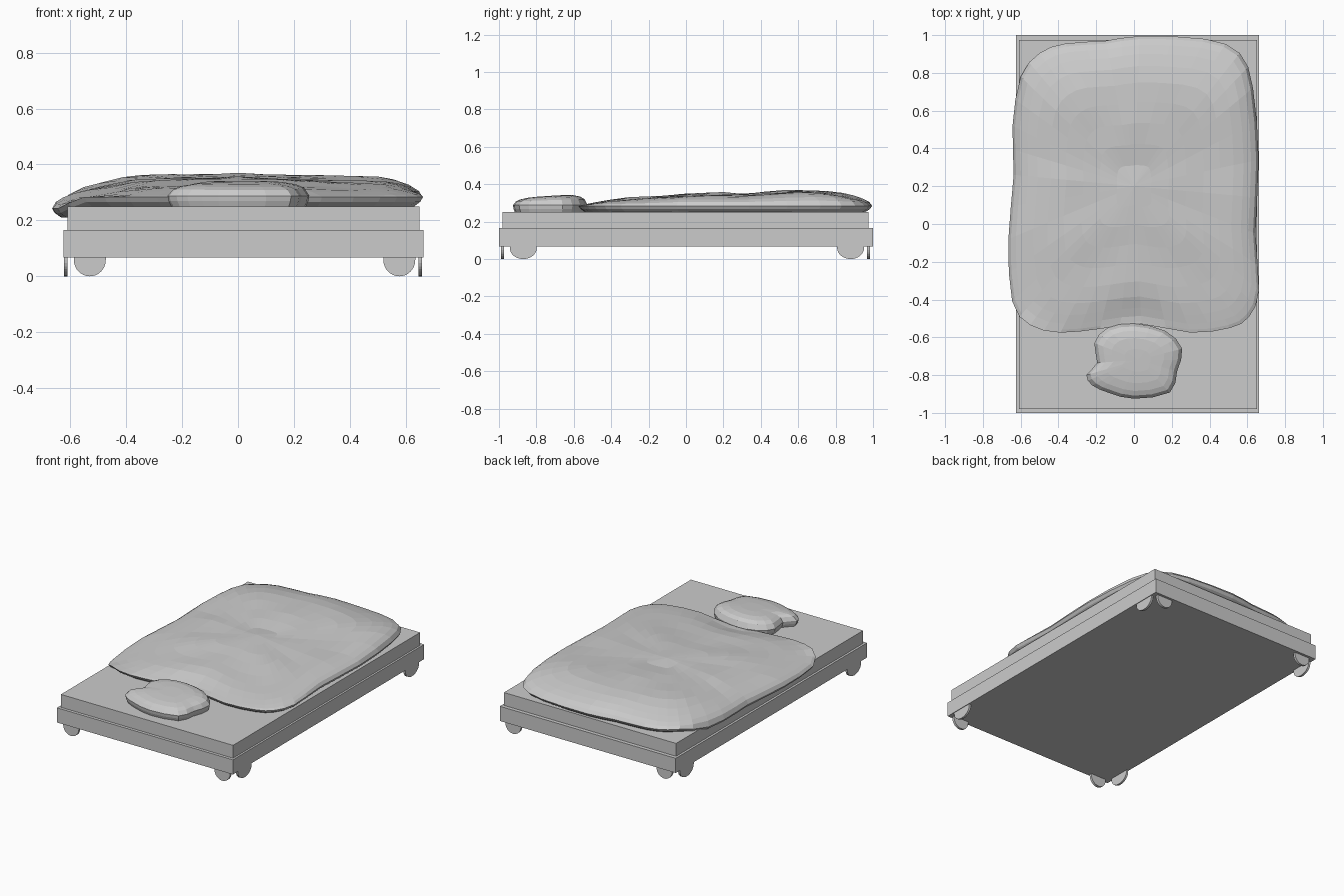
import bpy, bmesh, math
from mathutils import Vector

if "Cube" in bpy.data.objects:
    bpy.data.objects.remove(bpy.data.objects["Cube"])

grey = bpy.data.materials.new("soft grey")
grey.diffuse_color = (0.6, 0.6, 0.6, 1)
grey.use_nodes = True
grey.node_tree.nodes["Principled BSDF"].inputs["Base Color"].default_value = grey.diffuse_color


def finish(name, bm):
    bmesh.ops.recalc_face_normals(bm, faces=bm.faces)
    me = bpy.data.meshes.new(name)
    bm.to_mesh(me)
    bm.free()
    me.materials.append(grey)
    ob = bpy.data.objects.new(name, me)
    bpy.context.collection.objects.link(ob)
    return ob


def box(name, x0, x1, y0, y1, z0, z1):
    bm = bmesh.new()
    bmesh.ops.create_cube(bm, size=1)
    for v in bm.verts:
        v.co = ((x0 + x1) / 2 + v.co.x * (x1 - x0),
                (y0 + y1) / 2 + v.co.y * (y1 - y0),
                (z0 + z1) / 2 + v.co.z * (z1 - z0))
    return finish(name, bm)


def half_disc(name, centre, along, normal, radius, thick):
    """Thin half-round foot hanging below the frame."""
    bm = bmesh.new()
    top = 0.07
    pts = [(-radius, top)]
    for i in range(17):
        a = math.pi + math.pi * i / 16
        pts.append((radius * math.cos(a), 0.058 + 0.058 * math.sin(a)))
    pts.append((radius, top))
    c, u, n = Vector(centre), Vector(along), Vector(normal)
    f = bm.faces.new([bm.verts.new(c + u * p + Vector((0, 0, z)) - n * thick / 2) for p, z in pts])
    ext = bmesh.ops.extrude_face_region(bm, geom=[f])
    bmesh.ops.translate(bm, vec=n * thick, verts=[g for g in ext["geom"] if isinstance(g, bmesh.types.BMVert)])
    return finish(name, bm)


def lerp(table, t):
    """Piecewise smooth lookup in (position, value) pairs."""
    if t <= table[0][0]:
        return table[0][1]
    for (a, va), (b, vb) in zip(table, table[1:]):
        if t <= b:
            return va + (vb - va) * (t - a) / (b - a)
    return table[-1][1]


def smooth_loop(pts, n):
    """Closed Catmull-Rom curve through pts."""
    out, k = [], len(pts)
    for i in range(k):
        p = [Vector(pts[(i + j) % k]) for j in (-1, 0, 1, 2)]
        for s in range(n):
            t = s / n
            out.append(0.5 * (2 * p[1] + (p[2] - p[0]) * t
                              + (2 * p[0] - 5 * p[1] + 4 * p[2] - p[3]) * t * t
                              + (3 * p[1] - p[0] - 3 * p[2] + p[3]) * t ** 3))
    return out


def cushion(name, outline, n, centre, height, rim, floor, power, rings):
    """Puffy shape: rings shrink from the outline to the centre, plus a tucked underside."""
    bm = bmesh.new()
    loop = smooth_loop(outline, n)
    c = Vector(centre)
    loops = []

    def ring(s, zf):
        r = []
        for p in loop:
            q = c + (p - c) * s
            r.append(bm.verts.new((q.x, q.y, zf(q, p))))
        loops.append(r)

    for s in rings:
        k = (1 - s ** power) ** 0.5
        ring(s, lambda q, p: rim(p) + (max(height(q), rim(p)) - rim(p)) * k)
    ring(0.985, lambda q, p: (rim(p) + floor(p)) / 2)
    ring(0.95, lambda q, p: floor(p))
    m = len(loop)
    for a, b in zip(loops, loops[1:]):
        for i in range(m):
            j = (i + 1) % m
            bm.faces.new((a[i], a[j], b[j], b[i]))
    mid = bm.verts.new((c.x, c.y, height(c)))
    for i in range(m):
        bm.faces.new((mid, loops[0][i], loops[0][(i + 1) % m]))
    bm.faces.new(loops[-1])
    return finish(name, bm)


# Bed frame and mattress
box("bed_frame", -0.625, 0.663, -1, 1, 0.068, 0.165)
box("mattress", -0.61, 0.65, -0.98, 0.975, 0.165, 0.25)

# Feet: two half discs at each corner
for side, fx, px in (("left", -0.53, -0.616), ("right", 0.577, 0.652)):
    for end, sy, py in (("front", -0.981, -0.87), ("back", 0.976, 0.88)):
        half_disc(f"{end}_{side}_end_foot", (fx, sy, 0), (1, 0, 0), (0, 1, 0), 0.057, 0.016)
        half_disc(f"{end}_{side}_side_foot", (px, py, 0), (0, 1, 0), (1, 0, 0), 0.072, 0.014)

# Duvet
duvet_outline = [
    (0.04, -0.53), (-0.18, -0.555), (-0.39, -0.575), (-0.55, -0.535), (-0.645, -0.41),
    (-0.665, -0.08), (-0.637, 0.26), (-0.643, 0.52), (-0.60, 0.78), (-0.50, 0.905),
    (-0.365, 0.955), (-0.15, 0.97), (0.03, 0.995), (0.375, 0.98), (0.56, 0.905),
    (0.63, 0.72), (0.66, 0.34), (0.643, -0.05), (0.662, -0.35), (0.61, -0.49),
    (0.51, -0.55), (0.3, -0.575)]
along = [(-0.57, 0.305), (-0.4, 0.325), (-0.2, 0.338), (-0.05, 0.35), (0.1, 0.352), (0.2, 0.36),
         (0.32, 0.352), (0.5, 0.366), (0.6, 0.375), (0.75, 0.37), (0.9, 0.352), (1, 0.34)]
across = [(-0.66, 0.33), (-0.5, 0.345), (-0.35, 0.367), (0, 0.375), (0.2, 0.368),
          (0.4, 0.362), (0.55, 0.367), (0.66, 0.36)]


def duvet_height(q):
    wrinkle = 0.004 * math.sin(16 * q.y + 9 * abs(q.x)) * math.cos(3 * q.x)
    dip = 0.03 * math.exp(-(q.x / 0.14) ** 2 - ((q.y + 0.55) / 0.12) ** 2)
    return lerp(along, q.y) + lerp(across, q.x) - 0.377 + wrinkle - dip


def hang(p):
    """1 where the duvet drapes over the left edge, else 0."""
    return min(1, max(0, (-0.58 - p.x) / 0.05))


cushion("duvet", duvet_outline, 2, (0, 0.2), duvet_height,
        lambda p: 0.284 - 0.042 * hang(p), lambda p: 0.249 - 0.039 * hang(p),
        8, [0.14, 0.28, 0.42, 0.56, 0.69, 0.8, 0.88, 0.94, 0.98, 1])

# Pillow
pillow_outline = [
    (0, -0.527), (-0.14, -0.55), (-0.21, -0.63), (-0.195, -0.735), (-0.252, -0.80),
    (-0.22, -0.855), (-0.13, -0.895), (0, -0.925), (0.19, -0.892), (0.228, -0.78),
    (0.255, -0.66), (0.165, -0.565)]
cushion("pillow", pillow_outline, 2, (0.02, -0.72),
        lambda q: 0.338 + 0.06 * (q.y + 0.72), lambda p: 0.288, lambda p: 0.249,
        4, [0.3, 0.6, 0.8, 0.92, 1])
